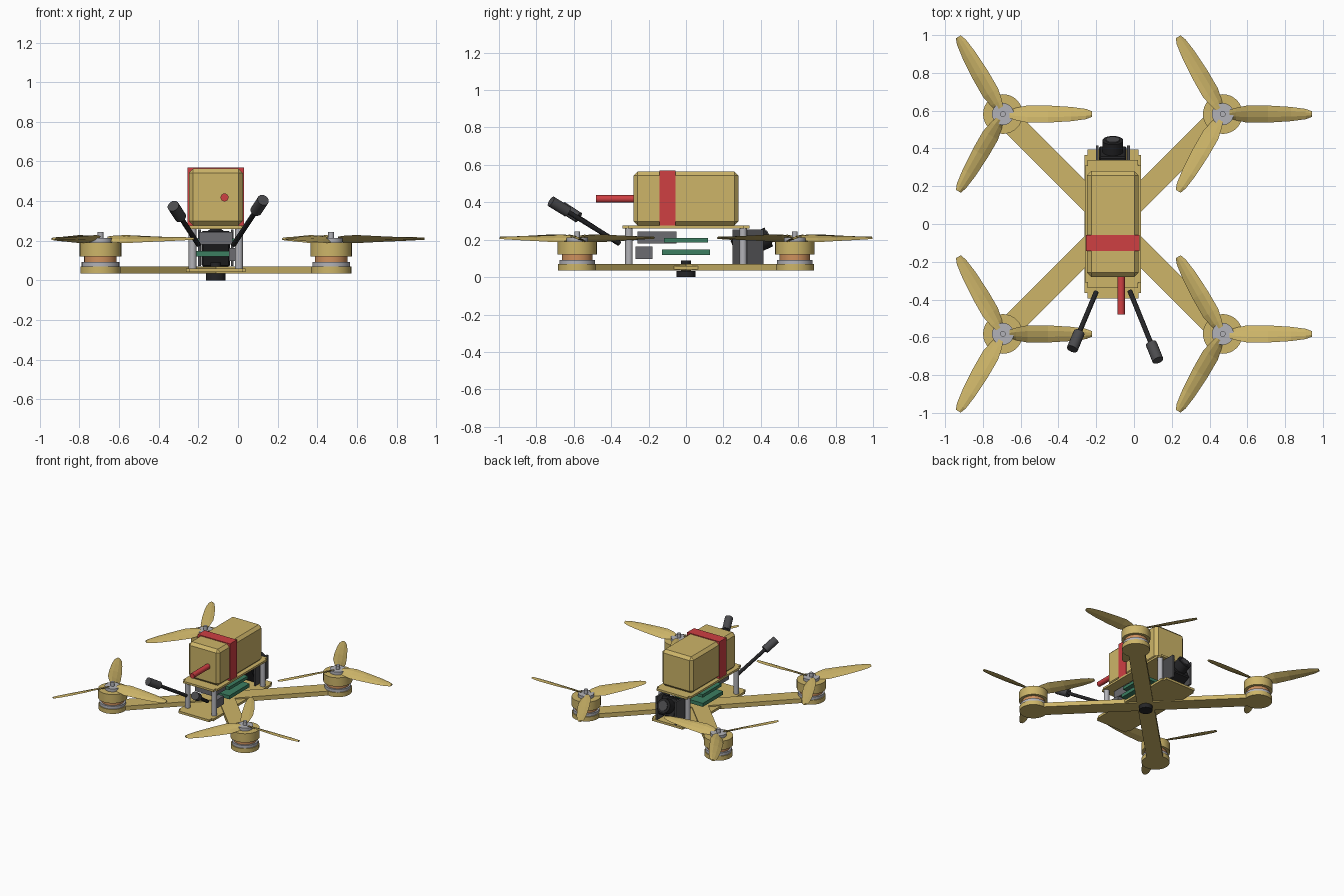
import bpy, bmesh, math
from mathutils import Vector, Matrix

if "Cube" in bpy.data.objects:
    bpy.data.objects.remove(bpy.data.objects["Cube"], do_unlink=True)


def material(name, rgb):
    m = bpy.data.materials.new(name)
    m.use_nodes = True
    m.diffuse_color = (*rgb, 1)
    m.node_tree.nodes["Principled BSDF"].inputs["Base Color"].default_value = (*rgb, 1)
    return m


TAN = material("sand", (0.61, 0.46, 0.14))
RED = material("red", (0.62, 0.05, 0.055))
GREEN = material("board green", (0.045, 0.21, 0.12))
SILVER = material("silver", (0.45, 0.45, 0.48))
GREY = material("mid grey", (0.15, 0.15, 0.165))
DARK = material("dark grey", (0.07, 0.07, 0.075))
BLACK = material("black", (0.018, 0.018, 0.02))
COPPER = material("copper", (0.62, 0.28, 0.11))

CX = -0.112     # centre line of the body
REACH = 0.582   # motor distance from the centre along each axis


def finish(name, bm, mat, smooth=False):
    bmesh.ops.recalc_face_normals(bm, faces=bm.faces)
    me = bpy.data.meshes.new(name)
    bm.to_mesh(me)
    bm.free()
    me.materials.append(mat)
    ob = bpy.data.objects.new(name, me)
    bpy.context.collection.objects.link(ob)
    if smooth:
        bpy.ops.object.select_all(action='DESELECT')
        ob.select_set(True)
        bpy.context.view_layer.objects.active = ob
        bpy.ops.object.shade_smooth_by_angle(angle=math.radians(35))
    return ob


def box(name, centre, size, mat, rot=Matrix(), bevel=0):
    bm = bmesh.new()
    bmesh.ops.create_cube(bm, size=1)
    bmesh.ops.scale(bm, vec=size, verts=bm.verts)
    if bevel:
        bmesh.ops.bevel(bm, geom=bm.edges[:], offset=bevel, segments=1, affect='EDGES')
    bmesh.ops.transform(bm, matrix=Matrix.Translation(centre) @ rot, verts=bm.verts)
    return finish(name, bm, mat)


def rod(name, start, end, r, mat, sides=24):
    a, b = Vector(start), Vector(end)
    turn = (b - a).to_track_quat('Z', 'Y').to_matrix().to_4x4()
    bm = bmesh.new()
    bmesh.ops.create_cone(bm, cap_ends=True, segments=sides, radius1=r, radius2=r,
                          depth=(b - a).length,
                          matrix=Matrix.Translation((a + b) / 2) @ turn)
    return finish(name, bm, mat, True)


def disc(name, x, y, z0, z1, r, mat, sides=32):
    return rod(name, (x, y, z0), (x, y, z1), r, mat, sides)


def plate(name, hx, hy, z0, z1, notch):
    # rectangular sheet with stepped corners
    quarter = [(hx, hy - notch), (hx - notch / 2, hy - notch), (hx - notch / 2, hy)]
    pts = []
    for sx, sy in ((1, 1), (-1, 1), (-1, -1), (1, -1)):
        corner = [(sx * x, sy * y) for x, y in quarter]
        pts += corner if sx * sy > 0 else corner[::-1]
    bm = bmesh.new()
    face = bm.faces.new([bm.verts.new((CX + x, y, z0)) for x, y in pts])
    up = bmesh.ops.extrude_face_region(bm, geom=[face])["geom"]
    bmesh.ops.translate(bm, vec=(0, 0, z1 - z0),
                        verts=[v for v in up if isinstance(v, bmesh.types.BMVert)])
    return finish(name, bm, TAN)


def propeller(name, x, y, spin):
    # stations: radius, chord, pitch in degrees
    stations = [(0.035, 0.05, 30), (0.07, 0.075, 28), (0.13, 0.1, 24), (0.24, 0.095, 18),
                (0.36, 0.078, 14), (0.44, 0.055, 11), (0.472, 0.03, 10)]
    bm = bmesh.new()
    for k in range(3):
        place = Matrix.Translation((x, y, 0.208)) @ Matrix.Rotation(k * math.tau / 3, 4, 'Z')
        rings = []
        for r, chord, pitch in stations:
            tilt = Matrix.Rotation(-spin * math.radians(pitch), 4, 'X')
            section = [(-0.5, 0), (0, -0.005), (0.5, 0), (0.15, 0.007), (-0.2, 0.007)]
            rings.append([bm.verts.new(place @ (Vector((r, 0, 0)) +
                          tilt @ Vector((0, spin * c * chord, h)))) for c, h in section])
        for a, b in zip(rings, rings[1:]):
            for i in range(5):
                j = (i + 1) % 5
                bm.faces.new((a[i], a[j], b[j], b[i]))
        bm.faces.new(rings[0])
        bm.faces.new(rings[-1])
    return finish(name, bm, TAN)


# Frame: crossed arms and two plates
for i, s in enumerate((1, -1)):
    box(f"arm_{i + 1}", (CX, 0, 0.0525), (REACH * 2 * math.sqrt(2), 0.12, 0.035), TAN,
        Matrix.Rotation(s * math.pi / 4, 4, 'Z'))
plate("bottom_plate", 0.15, 0.395, 0.042, 0.06, 0.03)
plate("top_plate", 0.148, 0.34, 0.26, 0.276, 0.03)
disc("centre_bolt_head", CX, 0, 0, 0.034, 0.05, BLACK)
disc("centre_bolt", CX, 0, 0.03, 0.09, 0.027, BLACK)

# Standoffs, motors and propellers at the four corners
for sx in (-1, 1):
    for sy in (-1, 1):
        tag = ("left" if sx > 0 else "right") + ("_front" if sy < 0 else "_rear")
        disc(f"standoff_{tag}", CX + sx * 0.117, sy * 0.305, 0.055, 0.262, 0.02, SILVER, 16)
        x, y = CX + sx * REACH, sy * REACH
        disc(f"motor_pad_{tag}", x, y, 0.035, 0.07, 0.102, TAN)
        disc(f"motor_base_{tag}", x, y, 0.065, 0.092, 0.095, SILVER)
        disc(f"motor_stator_{tag}", x, y, 0.09, 0.122, 0.082, COPPER)
        disc(f"motor_bell_{tag}", x, y, 0.12, 0.19, 0.105, TAN)
        disc(f"propeller_hub_{tag}", x, y, 0.188, 0.213, 0.058, SILVER)
        disc(f"motor_shaft_{tag}", x, y, 0.2, 0.243, 0.015, SILVER, 16)
        propeller(f"propeller_{tag}", x, y, -sx * sy)

# Battery with strap and lead
box("battery", (CX, 0, 0.42), (0.272, 0.56, 0.288), TAN, bevel=0.022)
box("battery_strap", (CX, -0.1, 0.42), (0.284, 0.086, 0.3), RED)
rod("battery_lead", (-0.068, -0.27, 0.418), (-0.068, -0.48, 0.418), 0.02, RED, 16)

# Electronics between the plates
box("lower_board", (CX, 0, 0.133), (0.25, 0.256, 0.028), GREEN)
box("upper_board", (CX, 0, 0.198), (0.234, 0.234, 0.024), GREEN)
box("radio_unit", (CX, -0.155, 0.212), (0.17, 0.21, 0.064), GREY)
box("capacitor", (-0.022, -0.225, 0.13), (0.046, 0.09, 0.066), GREY)

# Camera tilted upward between two side cheeks
for name, s in (("left", 1), ("right", -1)):
    box(f"camera_cheek_{name}", (CX + s * 0.083, 0.332, 0.163), (0.014, 0.165, 0.184), DARK)
tilt = Matrix.Rotation(math.radians(25), 4, 'X')
box("camera_body", (CX, 0.325, 0.16), (0.145, 0.13, 0.145), BLACK, tilt, 0.008)
aim = tilt @ Vector((0, 1, 0))
eye = Vector((CX, 0.325, 0.16))
rod("camera_lens", eye + aim * 0.05, eye + aim * 0.13, 0.055, BLACK)
rod("camera_glass", eye + aim * 0.125, eye + aim * 0.136, 0.036, DARK)

# Antennas
for name, base, tip in (("right", (-0.2, -0.36, 0.18), (-0.327, -0.662, 0.375)),
                        ("left", (-0.022, -0.355, 0.18), (0.127, -0.722, 0.405))):
    a, b = Vector(base), Vector(tip)
    neck = b - (b - a).normalized() * 0.11
    rod(f"antenna_stem_{name}", a, neck, 0.013, BLACK, 12)
    rod(f"antenna_cap_{name}", neck, b, 0.03, DARK, 16)
